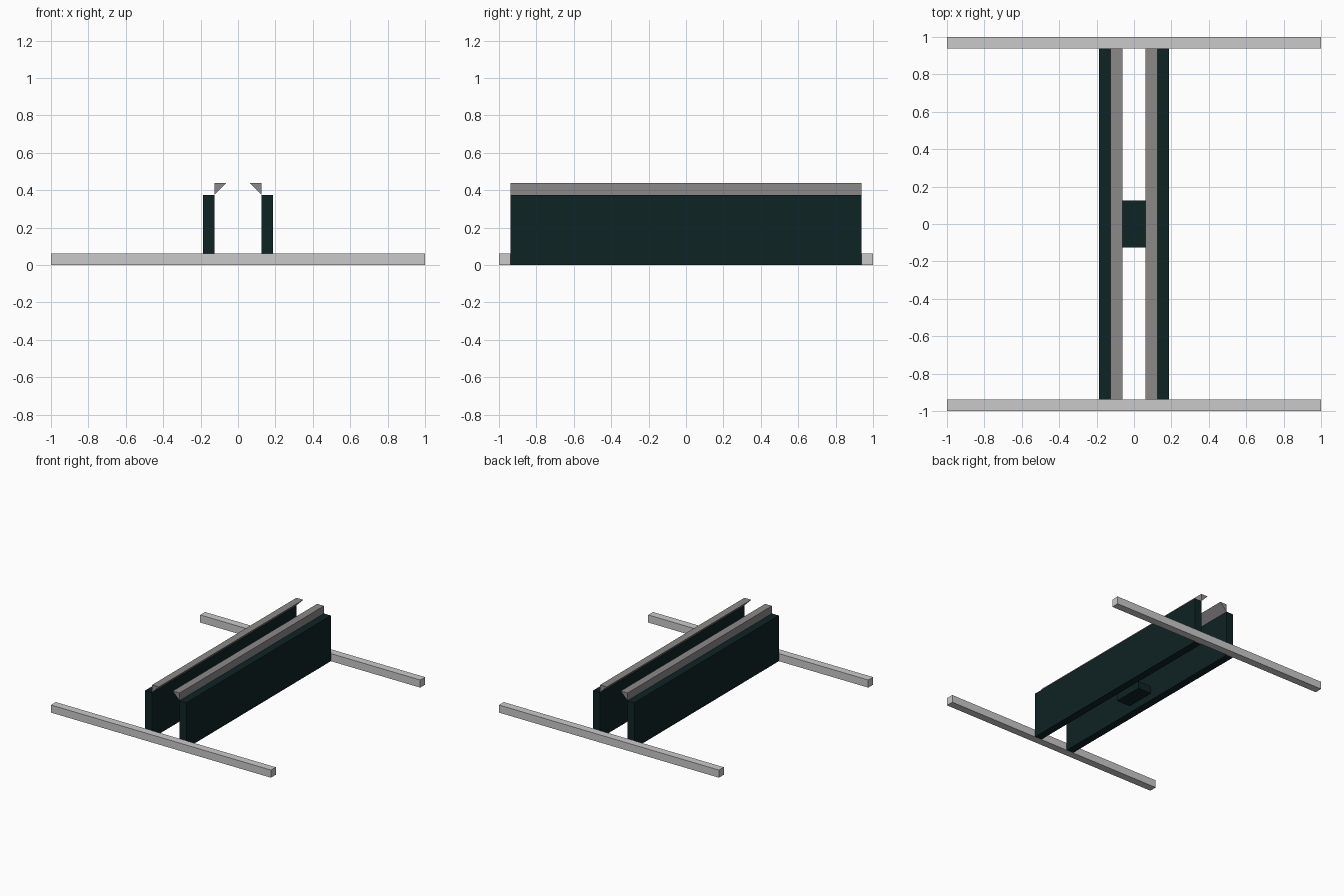
import bpy
import bmesh

if "Cube" in bpy.data.objects:
    bpy.data.objects.remove(bpy.data.objects["Cube"])


def material(name, rgb):
    m = bpy.data.materials.new(name)
    m.diffuse_color = (*rgb, 1)
    m.use_nodes = True
    m.node_tree.nodes["Principled BSDF"].inputs["Base Color"].default_value = m.diffuse_color
    return m


light_grey = material("light_grey", (0.59, 0.59, 0.59))
warm_grey = material("warm_grey", (0.265, 0.25, 0.25))
dark_teal = material("dark_teal", (0.0045, 0.017, 0.018))


def prism(name, profile, y0, y1, mat):
    """Extrude an x-z profile from y0 to y1."""
    bm = bmesh.new()
    face = bm.faces.new([bm.verts.new((x, y0, z)) for x, z in profile])
    ext = bmesh.ops.extrude_face_region(bm, geom=[face])
    moved = [v for v in ext["geom"] if isinstance(v, bmesh.types.BMVert)]
    bmesh.ops.translate(bm, vec=(0, y1 - y0, 0), verts=moved)
    bmesh.ops.recalc_face_normals(bm, faces=bm.faces)
    mesh = bpy.data.meshes.new(name)
    bm.to_mesh(mesh)
    bm.free()
    mesh.materials.append(mat)
    obj = bpy.data.objects.new(name, mesh)
    bpy.context.collection.objects.link(obj)
    return obj


def rect(x0, x1, z0, z1):
    return [(x0, z0), (x1, z0), (x1, z1), (x0, z1)]


U = 0.0625  # thickness shared by every part
END = 1 - U

# Cross bars at the front and back
prism("front_bar", rect(-1, 1, 0, U), -1, -END, light_grey)
prism("back_bar", rect(-1, 1, 0, U), END, 1, light_grey)

# Long side walls with an overhanging triangular lip above each
for side, s in (("left", -1), ("right", 1)):
    prism(side + "_wall", rect(s * 2 * U, s * 3 * U, 0, 6 * U), -END, END, dark_teal)
    lip = [(s * 2 * U, 6 * U), (s * 2 * U, 7 * U), (s * U, 7 * U)]
    prism(side + "_lip", lip, -END, END, warm_grey)

# Small block on the floor between the walls
prism("centre_block", rect(-U, U, 0, U), -2 * U, 2 * U, dark_teal)
